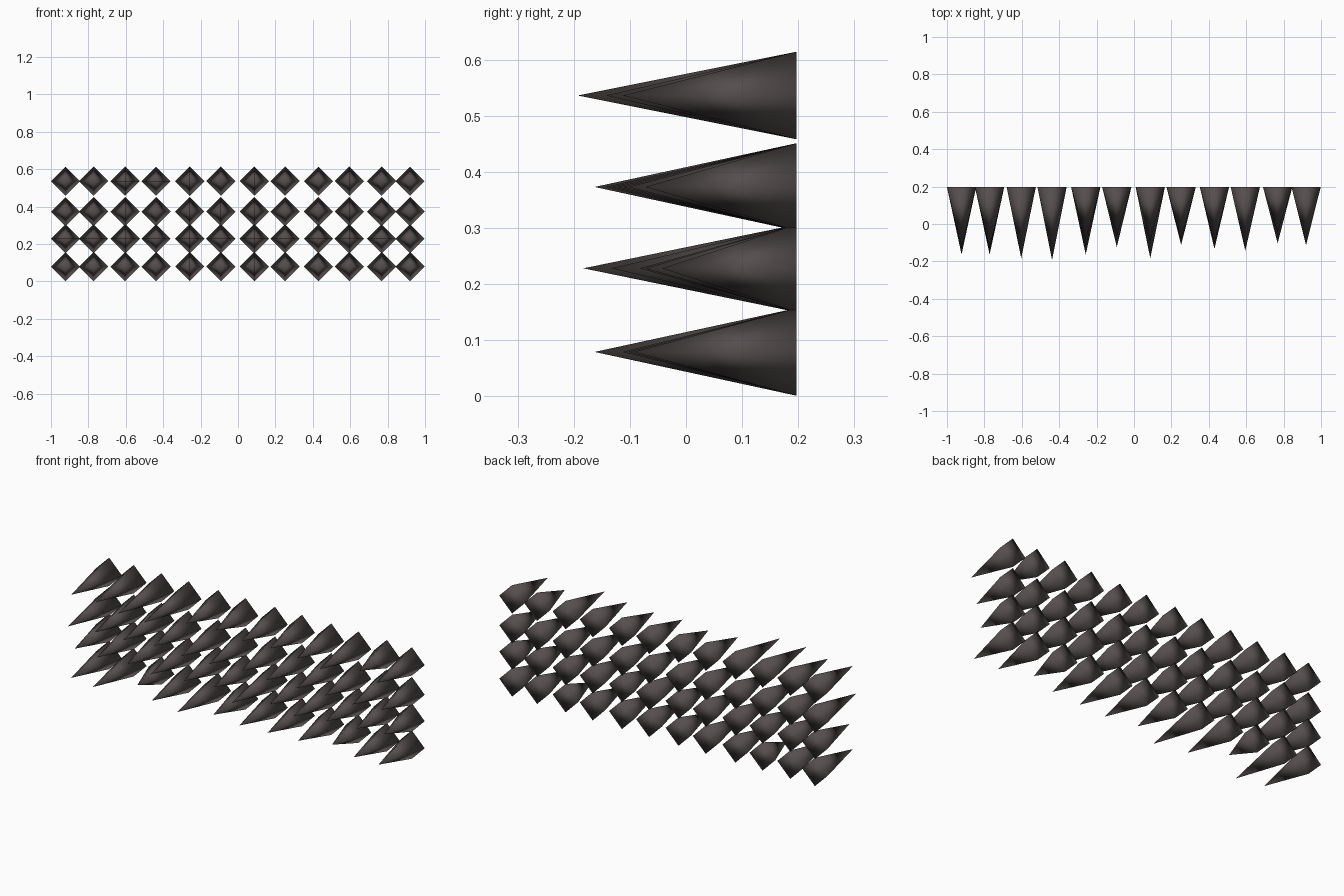
import bpy
import math

cube = bpy.data.objects.get("Cube")
if cube:
    bpy.data.objects.remove(cube, do_unlink=True)

# Dark warm grey for every spike
dark = bpy.data.materials.new("dark_warm_grey")
dark.use_nodes = True
colour = (0.09, 0.075, 0.075, 1)
dark.diffuse_color = colour
bsdf = next(n for n in dark.node_tree.nodes if n.type == "BSDF_PRINCIPLED")
bsdf.inputs["Base Color"].default_value = colour
bsdf.inputs["Roughness"].default_value = 0.8

RADIUS = 0.078
BACK = 0.197
COLUMNS = [-0.922, -0.772, -0.603, -0.438, -0.258, -0.092,
           0.087, 0.252, 0.43, 0.595, 0.768, 0.92]

# Row height and spike lengths from left to right, bottom row first
ROWS = [
    (0.079, [.33, .36, .21, .32, .36, .28, .31, .30, .29, .23, .29, .29]),
    (0.228, [.30, .32, .30, .33, .30, .27, .38, .28, .33, .28, .27, .24]),
    (0.373, [.36, .34, .33, .30, .32, .32, .29, .31, .30, .29, .30, .27]),
    (0.536, [.33, .33, .38, .39, .28, .26, .29, .28, .30, .34, .24, .31]),
]


def add_spike(name, x, z, length):
    """Four-sided pointed stud with its base on the back plane."""
    bpy.ops.mesh.primitive_cone_add(
        vertices=4, radius1=RADIUS, radius2=0, depth=length,
        location=(x, BACK - length / 2, z), rotation=(math.pi / 2, 0, 0))
    spike = bpy.context.object
    spike.name = name
    spike.data.materials.append(dark)
    bpy.ops.object.shade_smooth()


# Grid of spikes
for r, (z, lengths) in enumerate(ROWS, 1):
    for c, (x, length) in enumerate(zip(COLUMNS, lengths), 1):
        add_spike(f"spike_row{r}_column{c}", x, z, length)
